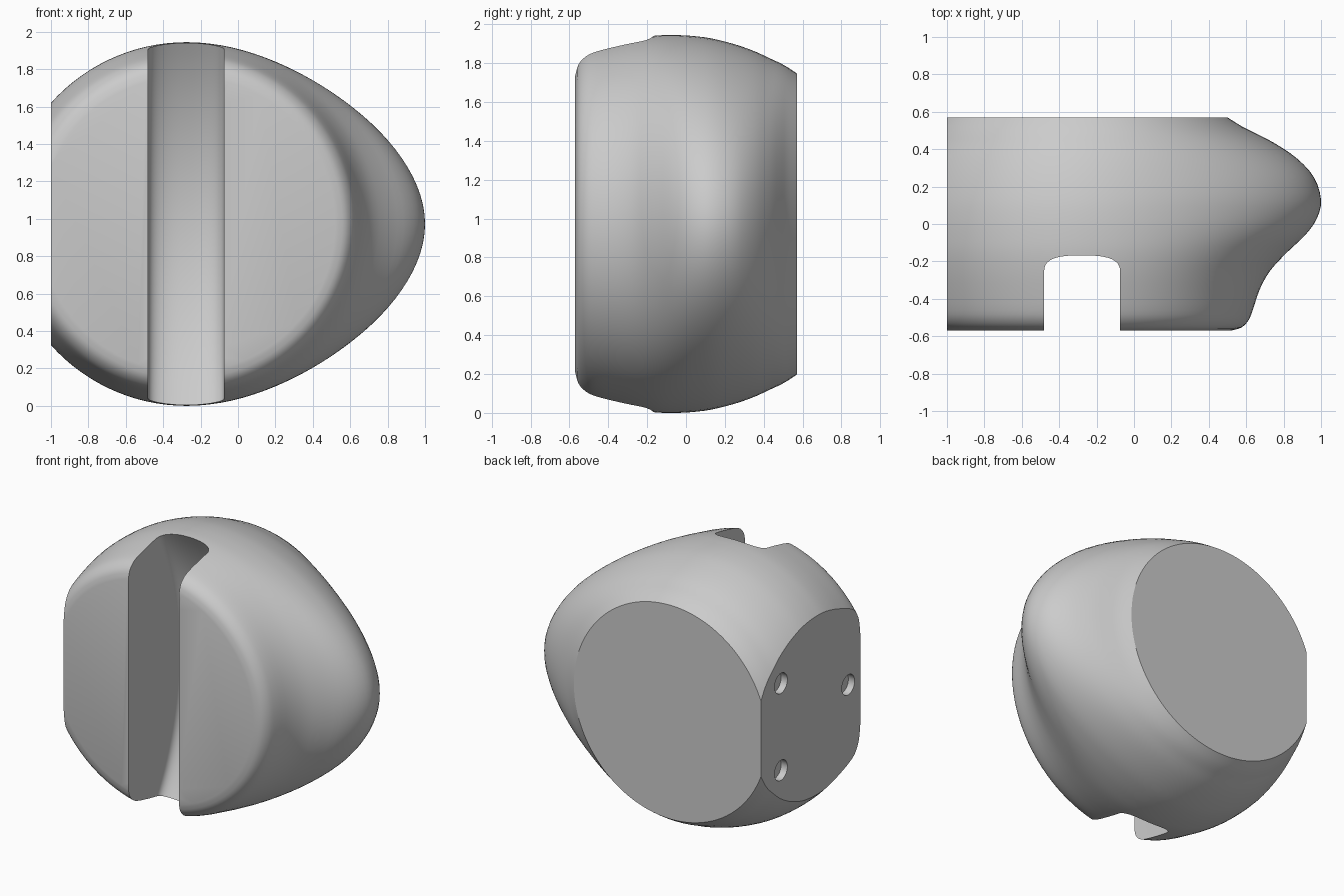
import bpy, bmesh
from math import sin, cos, pi, sqrt
from mathutils import Vector, Matrix

if "Cube" in bpy.data.objects:
    bpy.data.objects.remove(bpy.data.objects["Cube"])

CX, CZ = -0.275, 0.972
SEG = 28          # segments per quarter of a body section

# Body stations: depth y, section radius, right-hand reach x
STATIONS = [
    (-0.57, 0.79, 0.52), (-0.553, 0.845, 0.575), (-0.515, 0.885, 0.612),
    (-0.46, 0.91, 0.635), (-0.35, 0.937, 0.672), (-0.25, 0.957, 0.728),
    (-0.15, 0.97, 0.82), (-0.06, 0.972, 0.915), (0.03, 0.968, 0.978),
    (0.13, 0.955, 1.0), (0.25, 0.925, 0.962), (0.35, 0.89, 0.872),
    (0.43, 0.853, 0.755), (0.48, 0.83, 0.66), (0.52, 0.808, 0.58),
    (0.57, 0.775, 0.50),
]


def smooth_path(points, steps):
    """Catmull-Rom through the given points."""
    p = [Vector(q) for q in points]
    p = [2 * p[0] - p[1]] + p + [2 * p[-1] - p[-2]]
    out = []
    for i in range(1, len(p) - 2):
        a, b, c, d = p[i - 1:i + 3]
        for k in range(steps):
            t = k / steps
            out.append(0.5 * (2 * b + (c - a) * t + (2 * a - 5 * b + 4 * c - d) * t * t
                              + (3 * b - a - 3 * c + d) * t ** 3))
    return out + [p[-2]]


def section(y, r, reach):
    """Egg section: half circle on the left, pointed bezier half on the right."""
    a = reach - CX
    w = max(0.0, min(1.0, (a - r) / 0.31))
    k1, k2 = 0.5523 - 0.127 * w, 0.5523 - 0.055 * w
    quarter = []
    for i in range(SEG + 1):
        t = i / SEG
        s = 1 - t
        x = a * (3 * t * t * s + t ** 3) + 3 * s * s * t * k1 * a
        z = r * (s ** 3 + 3 * s * s * t) + 3 * s * t * t * k2 * r
        quarter.append((x, z))
    right = quarter + [(x, -z) for x, z in reversed(quarter[:-1])]
    left = [(-r * sin(pi * i / (2 * SEG)), -r * cos(pi * i / (2 * SEG)))
            for i in range(1, 2 * SEG)]
    return [Vector((CX + x, y, CZ + z)) for x, z in right + left]


def loft(name, rings):
    """Closed solid through matching rings, capped at both ends."""
    bm = bmesh.new()
    vs = [[bm.verts.new(v) for v in ring] for ring in rings]
    n = len(vs[0])
    for a, b in zip(vs, vs[1:]):
        for i in range(n):
            j = (i + 1) % n
            bm.faces.new((a[i], a[j], b[j], b[i]))
    bm.faces.new(vs[0])
    bm.faces.new(vs[-1])
    bmesh.ops.recalc_face_normals(bm, faces=bm.faces)
    return to_object(name, bm)


def to_object(name, bm):
    mesh = bpy.data.meshes.new(name)
    bm.to_mesh(mesh)
    bm.free()
    ob = bpy.data.objects.new(name, mesh)
    bpy.context.collection.objects.link(ob)
    return ob


def cut(target, cutter):
    mod = target.modifiers.new("cut", 'BOOLEAN')
    mod.operation = 'DIFFERENCE'
    mod.solver = 'EXACT'
    mod.object = cutter
    bpy.context.view_layer.objects.active = target
    bpy.ops.object.modifier_apply(modifier=mod.name)
    bpy.data.objects.remove(cutter, do_unlink=True)


# Egg-shaped body
body = loft("hook_body", [section(*p) for p in smooth_path(STATIONS, 3)])

# Flat left mounting face
bm = bmesh.new()
bmesh.ops.create_cube(bm, size=1, matrix=Matrix.Translation((-1.5, 0, 1))
                      @ Matrix.Diagonal((1, 3, 3, 1)))
cut(body, to_object("side_cutter", bm))

# Vertical groove with an arched floor that is deepest at mid height
HALF, GX, SAG, CHORD = 0.203, -0.2775, 0.26, 0.96
RAD = (CHORD ** 2 + SAG ** 2) / (2 * SAG)
rings = []
for i in range(33):
    dz = -1.04 + 2.08 * i / 32
    off = sqrt(RAD ** 2 - dz ** 2) - (RAD - SAG)
    ring = [Vector((GX + HALF, -0.9, CZ + dz))]
    for k in range(25):
        c, s = cos(pi * k / 24), sin(pi * k / 24)
        x = HALF * abs(c) ** 0.8 * (1 if c > 0 else -1)
        ring.append(Vector((GX + x, -0.27 + off + 0.107 * abs(s) ** 0.8, CZ + dz)))
    ring.append(Vector((GX - HALF, -0.9, CZ + dz)))
    rings.append(ring)
cut(body, loft("groove_cutter", rings))

# Three shallow round sockets in the mounting face
for y, z in ((0.34, CZ + 0.315), (0.34, CZ - 0.315), (-0.43, CZ + 0.01)):
    bm = bmesh.new()
    bmesh.ops.create_cone(bm, cap_ends=True, segments=32, radius1=0.073,
                          radius2=0.073, depth=0.1,
                          matrix=Matrix.Translation((-1, y, z)) @ Matrix.Rotation(pi / 2, 4, 'Y'))
    cut(body, to_object("socket_cutter", bm))

# Smooth shading with crisp cut edges
bpy.ops.object.select_all(action='DESELECT')
body.select_set(True)
bpy.context.view_layer.objects.active = body
bpy.ops.object.shade_smooth_by_angle(angle=0.45)
